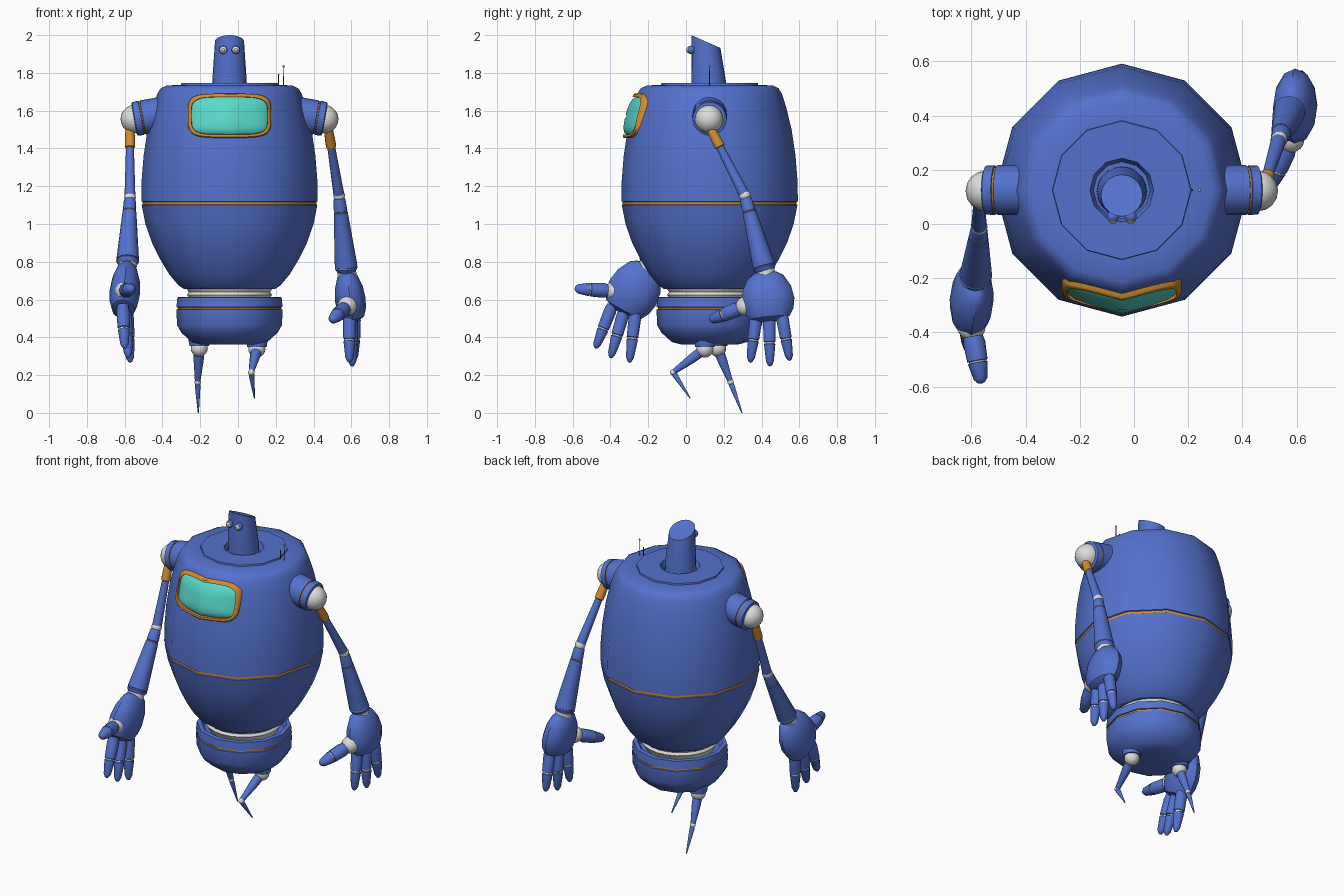
import bpy, bmesh, math
from mathutils import Vector

cube = bpy.data.objects.get("Cube")
if cube:
    bpy.data.objects.remove(cube)

CX, CY = -0.045, 0.125


def material(name, r, g, b):
    m = bpy.data.materials.new(name)
    m.use_nodes = True
    m.diffuse_color = (r, g, b, 1)
    m.node_tree.nodes["Principled BSDF"].inputs["Base Color"].default_value = (r, g, b, 1)
    return m


BLUE = material("blue paint", 0.09, 0.17, 0.62)
ORANGE = material("orange trim", 0.64, 0.27, 0.03)
WHITE = material("white joint", 0.72, 0.72, 0.70)
TEAL = material("teal glass", 0.10, 0.70, 0.60)
DARK = material("dark metal", 0.03, 0.03, 0.04)


def finish(name, bm, mats, angle=38):
    bmesh.ops.recalc_face_normals(bm, faces=bm.faces)
    mesh = bpy.data.meshes.new(name)
    bm.to_mesh(mesh)
    bm.free()
    for m in mats:
        mesh.materials.append(m)
    obj = bpy.data.objects.new(name, mesh)
    bpy.context.collection.objects.link(obj)
    bpy.ops.object.select_all(action="DESELECT")
    obj.select_set(True)
    bpy.context.view_layer.objects.active = obj
    bpy.ops.object.shade_smooth_by_angle(angle=math.radians(angle))
    return obj


def lathe(name, profile, a, b, mats=(BLUE,), bands={}, sides=12, flat=1.0):
    """Turn (radius, fraction) points around the line a-b; bands colours segments."""
    a, b = Vector(a), Vector(b)
    d = (b - a).normalized()
    side = Vector((0, 1, 0)) if abs(d.x) > 0.8 else Vector((1, 0, 0))
    u = (side - d * side.dot(d)).normalized()
    v = d.cross(u)
    bm = bmesh.new()
    rings = []
    for r, t in profile:
        centre = a.lerp(b, t)
        if r == 0:
            rings.append([bm.verts.new(centre)] * sides)
            continue
        angles = [2 * math.pi * i / sides for i in range(sides)]
        rings.append([bm.verts.new(centre + u * (r * flat * math.cos(k)) + v * (r * math.sin(k)))
                      for k in angles])
    for k, (low, high) in enumerate(zip(rings, rings[1:])):
        for i in range(sides):
            j = (i + 1) % sides
            corners = list(dict.fromkeys((low[i], low[j], high[j], high[i])))
            bm.faces.new(corners).material_index = bands.get(k, 0)
    for ring, (r, t) in ((rings[0], profile[0]), (rings[-1], profile[-1])):
        if r:
            bm.faces.new(ring)
    return finish(name, bm, mats)


def ball(name, centre, r, mat=WHITE):
    bm = bmesh.new()
    bmesh.ops.create_uvsphere(bm, u_segments=16, v_segments=10, radius=r)
    bmesh.ops.translate(bm, verts=bm.verts, vec=centre)
    return finish(name, bm, (mat,))


def upright(name, profile, **kw):
    return lathe(name, profile, (CX, CY, 0), (CX, CY, 1), **kw)


# Torso shells, seam and waist
UPPER = [(0.455, 1.115), (0.467, 1.12), (0.466, 1.22), (0.455, 1.36), (0.434, 1.5),
         (0.405, 1.62), (0.382, 1.69), (0.365, 1.718), (0.335, 1.733), (0.257, 1.737)]
upright("upper_torso", UPPER + [(0.255, 1.746), (0.118, 1.746), (0.105, 1.7)])
upright("torso_seam", [(0.46, 1.09), (0.46, 1.125)], mats=(ORANGE,))
upright("lower_torso", [(0.2, 0.665), (0.24, 0.655), (0.27, 0.675), (0.32, 0.735), (0.365, 0.81),
                        (0.41, 0.9), (0.445, 1.0), (0.465, 1.1), (0.455, 1.106)])
upright("waist", [(0.2, 0.58), (0.215, 0.61), (0.225, 0.625), (0.215, 0.64), (0.225, 0.655),
                  (0.2, 0.67)], mats=(WHITE,), sides=24)
upright("pelvis", [(0.15, 0.362), (0.2, 0.375), (0.255, 0.425), (0.278, 0.465), (0.281, 0.547),
                   (0.274, 0.549), (0.274, 0.559), (0.281, 0.561), (0.276, 0.612),
                   (0.25, 0.614), (0.235, 0.585)], mats=(BLUE, ORANGE), bands={5: 1})

# Head with a slanted top
head = lathe("head", [(0.093, 1.69), (0.091, 1.76), (0.077, 1.95)],
             (CX, CY - 0.005, 0), (CX, CY - 0.005, 1), sides=20)
for vert in head.data.vertices:
    if vert.co.z > 1.9:
        vert.co.y -= 0.015
        vert.co.z = 2.0 - 0.44 * (vert.co.y - 0.028)
for s, side in ((1, "left"), (-1, "right")):
    x = CX + s * 0.033
    ball(f"{side}_eye_socket", (x, 0.027, 1.922), 0.022, BLUE)
    lathe(f"{side}_eye", [(0.017, 0), (0.017, 0.6), (0.008, 1)], (x, 0.022, 1.922),
          (x, 0.002, 1.922), mats=(WHITE,))

# Antennas
for name, x, top in (("short_antenna", 0.215, 1.79), ("long_antenna", 0.242, 1.835)):
    lathe(name, [(0.003, 0), (0.002, 1)], (x, CY, 1.72), (x, CY, top), mats=(DARK,), sides=6)
ball("short_antenna_tip", (0.215, CY, 1.79), 0.004, DARK)
ball("long_antenna_tip", (0.242, CY, 1.835), 0.006, TEAL)


# Front window, wrapped over the torso
def torso_front(dx, z):
    for (r0, z0), (r1, z1) in zip(UPPER, UPPER[1:]):
        if z0 <= z <= z1:
            r = r0 + (r1 - r0) * (z - z0) / (z1 - z0)
            return CY - min(r - 0.268 * dx, 1.366 * r - dx)
    return CY


def wrapped(name, rings, mat, closed):
    """Rounded rectangles given as (half width, half height, offset)."""
    bm = bmesh.new()
    n = 48
    loops = []
    for w, h, off in rings:
        loop = []
        for i in range(n):
            c, s = math.cos(2 * math.pi * i / n), math.sin(2 * math.pi * i / n)
            dx = w * math.copysign(abs(c) ** 0.45, c)
            z = 1.573 + h * math.copysign(abs(s) ** 0.45, s)
            loop.append(bm.verts.new((CX + dx, torso_front(abs(dx), z) - off, z)))
        loops.append(loop)
    pairs = list(zip(loops, loops[1:])) + ([(loops[-1], loops[0])] if closed else [])
    for p, q in pairs:
        for i in range(n):
            j = (i + 1) % n
            bm.faces.new((p[i], p[j], q[j], q[i]))
    if not closed:
        bm.faces.new(loops[-1])
    return finish(name, bm, (mat,))


wrapped("window_frame", [(0.221, 0.117, -0.02), (0.221, 0.117, 0.014), (0.215, 0.112, 0.02),
                         (0.202, 0.1, 0.02), (0.199, 0.097, -0.02)], ORANGE, True)
wrapped("window_glass", [(0.2, 0.098, 0.006), (0.185, 0.088, 0.016), (0.14, 0.066, 0.024),
                         (0.08, 0.036, 0.028), (0.03, 0.012, 0.029)], TEAL, False)

# Shoulders
for s, side in ((1, "left"), (-1, "right")):
    lathe(f"{side}_shoulder", [(0.092, 0), (0.092, 0.76), (0.087, 0.77), (0.087, 0.8),
                               (0.092, 0.81), (0.09, 0.98), (0.08, 1)],
          (CX + s * 0.31, CY, 1.59), (CX + s * 0.505, CY, 1.555),
          mats=(BLUE, ORANGE), bands={2: 1}, sides=20)
    ball(f"{side}_shoulder_ball", (CX + s * 0.502, CY - 0.003, 1.555), 0.075)


# Arms and hands
def finger(name, a, b, r):
    lathe(name, [(r * 0.85, 0), (r, 0.15), (r * 0.93, 0.52), (r * 0.8, 0.53), (r * 0.8, 0.56),
                 (r * 0.9, 0.57), (r * 0.62, 0.9), (r * 0.3, 0.98), (0, 1)], a, b,
          mats=(BLUE, WHITE), bands={3: 1}, sides=10)


def arm(side, shoulder, elbow, wrist, palm_end, thumb, thumb_tip, fingers):
    lathe(f"{side}_upper_arm", [(0.024, 0), (0.027, 0.2), (0.027, 0.27), (0.021, 0.28), (0.029, 1)],
          shoulder, elbow, mats=(BLUE, ORANGE), bands={0: 1, 1: 1, 2: 1})
    ball(f"{side}_elbow", elbow, 0.031)
    lathe(f"{side}_forearm", [(0.024, 0), (0.032, 0.06), (0.036, 0.2), (0.034, 0.205),
                              (0.034, 0.215), (0.037, 0.22), (0.06, 0.93), (0.057, 0.935),
                              (0.061, 0.95), (0.056, 0.98), (0.05, 1)], elbow, wrist,
          mats=(BLUE, ORANGE), bands={3: 1})
    w, p = Vector(wrist), Vector(palm_end)
    lathe(f"{side}_wrist", [(0.05, 0), (0.05, 1)], w.lerp(p, -0.06), w.lerp(p, 0.1), mats=(WHITE,))
    lathe(f"{side}_palm", [(0.06, 0.03), (0.092, 0.1), (0.128, 0.33), (0.14, 0.58), (0.13, 0.78),
                           (0.105, 0.93), (0.05, 1)], wrist, palm_end, flat=0.58)
    ball(f"{side}_thumb_joint", thumb, 0.052)
    t = Vector(thumb)
    finger(f"{side}_thumb", t.lerp(Vector(thumb_tip), 0.15), thumb_tip, 0.041)
    for i, (a, b) in enumerate(fingers):
        finger(f"{side}_finger_{i + 1}", a, b, 0.035)


arm("left", (0.478, 0.13, 1.505), (0.535, 0.312, 1.15), (0.575, 0.42, 0.75), (0.61, 0.445, 0.485),
    (0.578, 0.315, 0.565), (0.495, 0.125, 0.49),
    [((0.59, 0.375, 0.53), (0.59, 0.34, 0.265)), ((0.6, 0.44, 0.52), (0.605, 0.445, 0.245)),
     ((0.615, 0.505, 0.53), (0.615, 0.55, 0.275))])
arm("right", (-0.572, 0.115, 1.505), (-0.572, -0.01, 1.14), (-0.585, -0.2, 0.785),
    (-0.61, -0.34, 0.53), (-0.6, -0.38, 0.645), (-0.563, -0.59, 0.658),
    [((-0.61, -0.39, 0.57), (-0.6, -0.48, 0.34)), ((-0.6, -0.325, 0.55), (-0.58, -0.4, 0.29)),
     ((-0.59, -0.265, 0.55), (-0.57, -0.3, 0.265))])

# Spindly legs
for side, hip, knee, tip in (
        ("left", (0.1, 0.1, 0.338), (0.07, -0.068, 0.215), (0.087, 0.022, 0.078)),
        ("right", (-0.205, 0.168, 0.342), (-0.214, 0.236, 0.163), (-0.21, 0.296, 0.0))):
    h = Vector(hip)
    lathe(f"{side}_hip_socket", [(0.06, 0), (0.052, 1)], h + Vector((0, 0, 0.065)),
          h + Vector((0, 0, 0.012)))
    ball(f"{side}_hip", hip, 0.045)
    lathe(f"{side}_thigh", [(0.028, 0.15), (0.026, 0.4), (0.014, 1)], hip, knee, sides=10)
    ball(f"{side}_knee", knee, 0.017)
    lathe(f"{side}_shin", [(0.012, 0), (0.015, 0.12), (0.003, 1)], knee, tip, sides=10)
